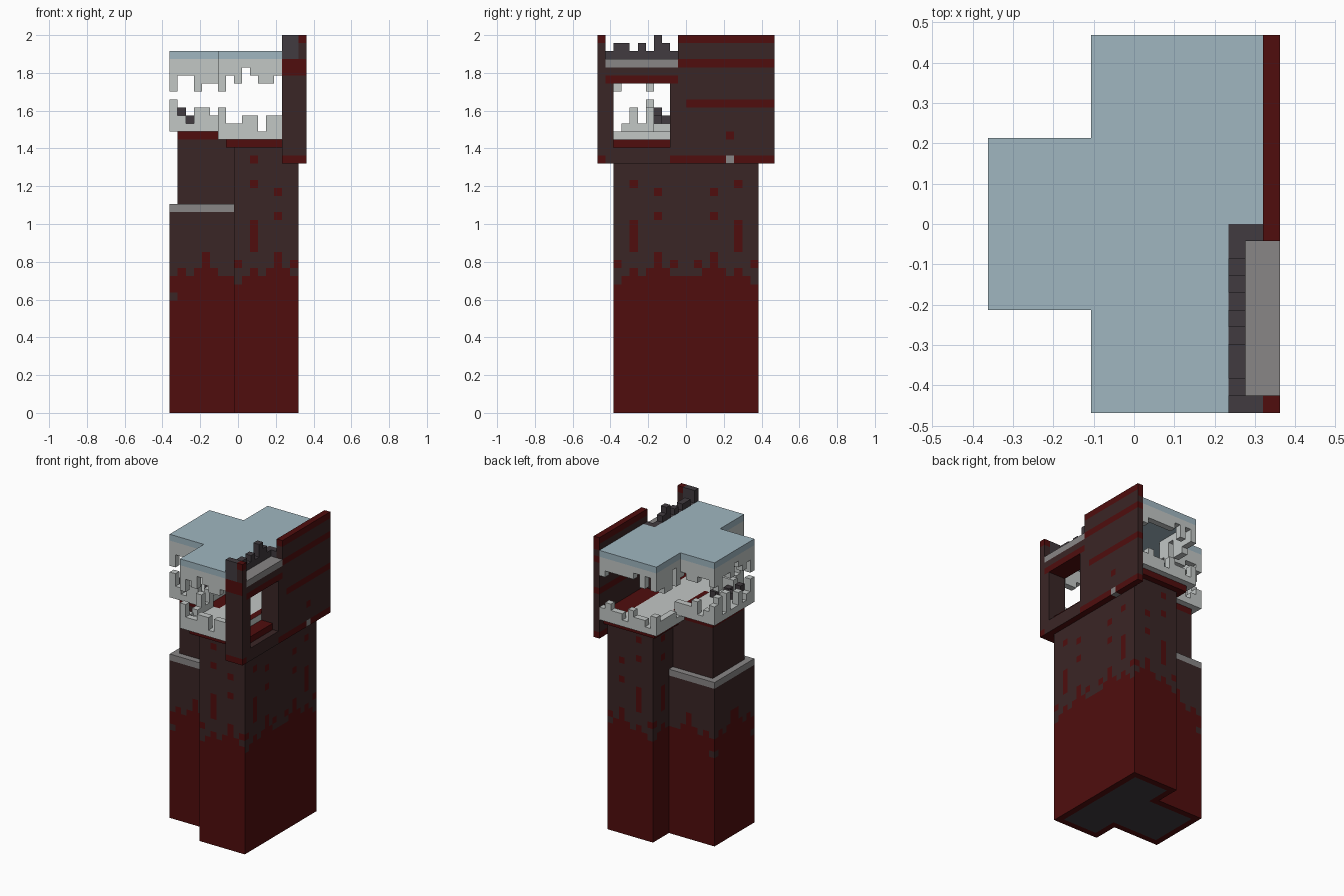
import bpy, bmesh, random
from itertools import product

random.seed(4)
V = 2 / 47                      # block size
OX, OY = -8.5 * V, -11 * V      # grid origin

cube = bpy.data.objects.get("Cube")
if cube:
    bpy.data.objects.remove(cube, do_unlink=True)

COLOURS = {
    "dark_wall": (.042, .019, .019),
    "dark_red": (.080, .004, .004),
    "light_stone": (.54, .57, .56),
    "grey_trim": (.25, .24, .24),
    "slate": (.052, .043, .050),
    "pale_blue": (.35, .47, .53),
}
NAMES = list(COLOURS)
WALL, RED, STONE, TRIM, SLATE, BLUE = range(len(NAMES))
MATS = []
for name, rgb in COLOURS.items():
    m = bpy.data.materials.new(name)
    m.use_nodes = True
    m.diffuse_color = (*rgb, 1)
    bsdf = m.node_tree.nodes["Principled BSDF"]
    bsdf.inputs["Base Color"].default_value = (*rgb, 1)
    bsdf.inputs["Roughness"].default_value = .9
    MATS.append(m)

SIDES = [(a, s) for a in range(3) for s in (0, 1)]


def block(x0, x1, y0, y1, z0, z1):
    return set(product(range(x0, x1), range(y0, y1), range(z0, z1)))


def make(name, cells, paint):
    """Skin a set of grid blocks; paint is a material or a rule (cell, axis, side)."""
    bm = bmesh.new()
    verts = {}

    def vert(p):
        if p not in verts:
            verts[p] = bm.verts.new((OX + p[0] * V, OY + p[1] * V, p[2] * V))
        return verts[p]

    for c in sorted(cells):
        for axis, side in SIDES:
            n = list(c)
            n[axis] += 2 * side - 1
            if tuple(n) in cells:
                continue
            u, w = (axis + 1) % 3, (axis + 2) % 3
            ring = []
            for du, dw in ((0, 0), (1, 0), (1, 1), (0, 1)):
                p = list(c)
                p[axis] += side
                p[u] += du
                p[w] += dw
                ring.append(vert(tuple(p)))
            f = bm.faces.new(ring if side else ring[::-1])
            f.material_index = paint(c, axis, side) if callable(paint) else paint
    me = bpy.data.meshes.new(name)
    bm.to_mesh(me)
    bm.free()
    for m in MATS:
        me.materials.append(m)
    ob = bpy.data.objects.new(name, me)
    bpy.context.scene.collection.objects.link(ob)
    return ob


# Tower shafts, stained red from the ground up
main_shaft = block(8, 16, 2, 20, 0, 33)
wing_shaft = block(0, 8, 6, 16, 0, 25)
ground = {(x, y) for x, y, z in main_shaft | wing_shaft if z == 0}
STAIN = [16, 17, 18, 17, 18, 20, 18, 17, 17]


def around(x, y):
    return [(x + a, y + b) for a, b in product((-1, 0, 1), repeat=2)]


def shaft_paint(c, axis, side):
    x, y, z = c
    if axis == 2:
        return SLATE if all(p in ground for p in around(x, y)) else RED
    wing = x < 8
    if axis == 1:
        t = x if wing else x - 8
    else:
        t = min(y - 6, 15 - y) if wing else min(y - 2, 19 - y)
    if wing:
        if (t, z) == (0, 14):
            return WALL
        return RED if z < STAIN[t + 1] else WALL
    streak = t == 2 and (20 <= z < 24 or z in (28, 31))
    spot = t == 5 and z in (24, 27) or t in (0, 7) and z == 18
    return RED if z < STAIN[t] or streak or spot else WALL


make("tower_shafts", main_shaft | wing_shaft, shaft_paint)
make("wing_ledge", block(0, 8, 6, 16, 25, 26), TRIM)
make("wing_neck", block(1, 8, 7, 15, 26, 35),
     lambda c, a, s: RED if c[2] == 34 else WALL)
make("main_flange", block(7, 16, 1, 21, 33, 34), RED)

# Open storey: floors and broken parapet
main_plan = {(x, y) for x in range(6, 16) for y in range(22) if x < 14 or y > 10}
wing_plan = {(x, y) for x in range(6) for y in range(6, 16)}
plan = main_plan | wing_plan
rim = {p for p in plan if not all(q in plan for q in around(*p))
       and not (p[0] > 12 and 0 < p[1] < 21)}

make("main_floor", {(x, y, 34) for x, y in main_plan},
     lambda c, a, s: RED if a == 2 and s and c[0] > 12 and 0 < c[1] < 21 else STONE)
make("wing_floor", {(x, y, 35) for x, y in wing_plan}, STONE)

# Block counts along the front edge, wing first
RISE = "31022" + "1" + "3112202222"
DROP = "31132231201221" + "12"


def broken(pattern, x, y):
    n = int(pattern[x])
    if y in (0, 6):
        return n
    if y in (15, 21):
        return max(0, n - random.randint(0, 1))
    return random.choice((0, 1, 1, 2, 3))


parapet, fringe = set(), set()
for x, y in sorted(rim):
    base = 36 if x < 6 else 35
    for z in range(base, base + broken(RISE, x, y)):
        parapet.add((x, y, z))
    for z in range(43 - broken(DROP, x, y), 44):
        fringe.add((x, y, z))
make("broken_parapet", parapet, STONE)

# Roof slab with a ragged hanging fringe
make("roof_fringe", fringe, STONE)
make("roof_slab", {(x, y, 44) for x, y in plan}, BLUE)

# Rubble in the wing corner
make("rubble", {(1, 7, 36), (1, 7, 37), (2, 8, 36), (3, 7, 36), (1, 8, 36), (4, 9, 36)},
     lambda c, a, s: RED if c[:2] == (1, 7) and c[2] == 36 else SLATE)


# Side screen: long thin panel plus a hollow bay with a window
def panel_paint(c, axis, side):
    x, y, z = c
    if (y, z) == (16, 31):
        return TRIM
    stripe = z in (31, 43, 46) or z == 38 and y > 10
    return RED if stripe or (y, z) == (16, 34) or y == 21 and axis == 1 and z > 44 else WALL


def bay_paint(c, axis, side):
    x, y, z = c
    if z > 43 and x < 16:
        return SLATE
    if z == 46 or z == 31 and (y in (0, 9) or axis != 0):
        return RED
    if z == 41 and 0 < y < 10 or z in (42, 43) and axis == 1:
        return RED
    return WALL


make("side_panel", block(16, 17, 10, 22, 31, 47), panel_paint)
bay = block(14, 17, 0, 11, 31, 43) - block(14, 17, 2, 9, 33, 41)
bay -= block(16, 17, 10, 11, 31, 43)
bay |= block(14, 17, 0, 1, 43, 47) | block(14, 16, 10, 11, 43, 45)
bay |= block(14, 15, 1, 10, 43, 45)
make("window_bay", bay, bay_paint)
make("bay_slab", block(15, 17, 1, 10, 43, 44), TRIM)
make("window_sill", block(14, 16, 2, 9, 33, 34),
     lambda c, a, s: TRIM if c[1] in (2, 8) else SLATE)

# Crenels along the bay top
teeth = {(14, y, 45) for y in (2, 3, 5, 7, 8)} | {(14, 7, 46)}
make("bay_crenels", teeth, SLATE)
